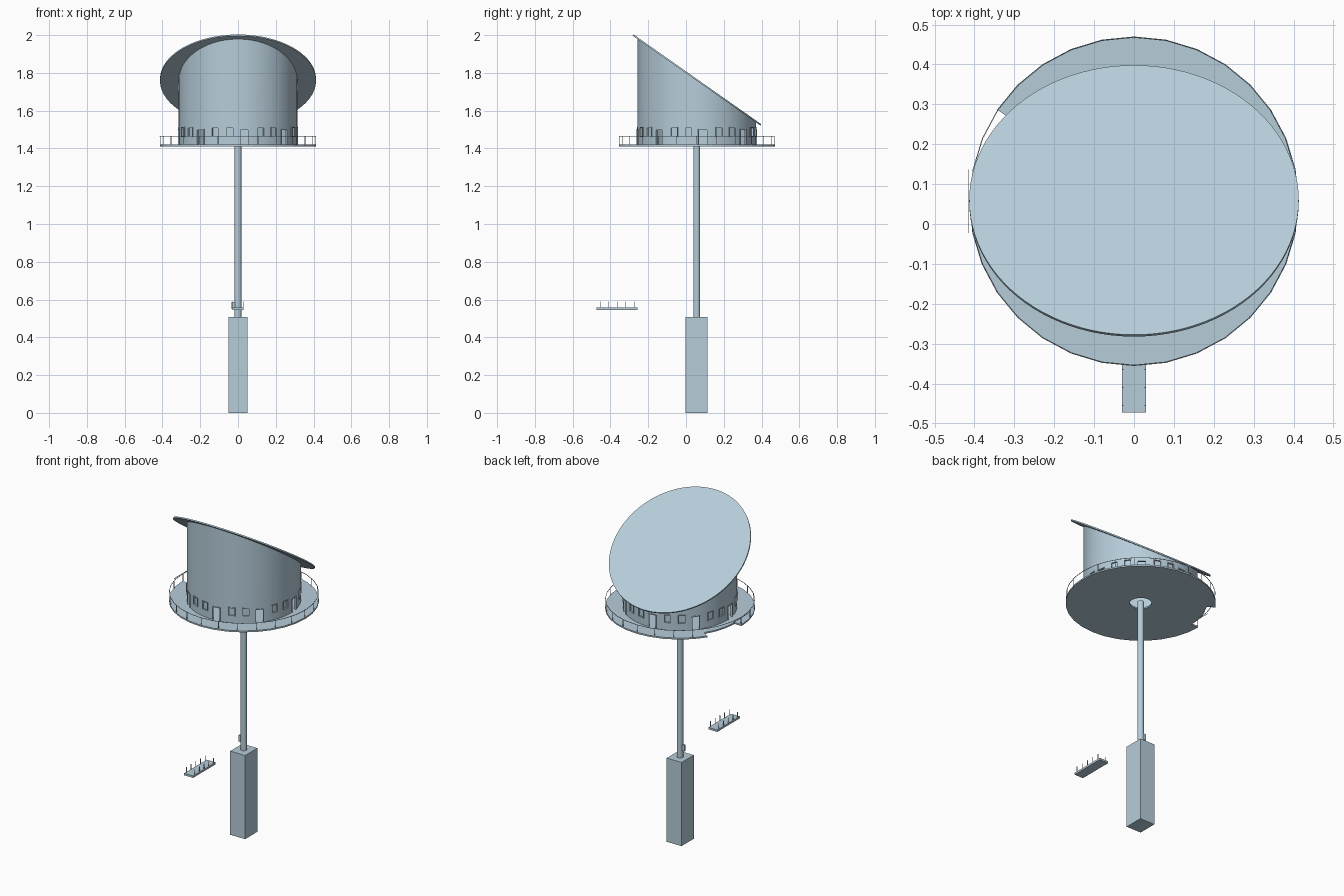
import bpy, bmesh
from math import radians, sin, cos, atan2, pi
from mathutils import Matrix, Vector

cube = bpy.data.objects.get("Cube")
if cube:
    bpy.data.objects.remove(cube)

CY = 0.057            # tower axis in y
DECK_Z, DECK_TOP = 1.411, 1.420
DECK_R, WALL_R = 0.413, 0.314
ROOF_Z, TILT = 1.7625, atan2(0.475, 0.676)

steel = bpy.data.materials.new("pale_blue_steel")
steel.use_nodes = True
colour = (0.47, 0.61, 0.70, 1)
steel.diffuse_color = colour
steel.node_tree.nodes["Principled BSDF"].inputs["Base Color"].default_value = colour


def finish(name, bm, smooth=False):
    bmesh.ops.recalc_face_normals(bm, faces=bm.faces)
    mesh = bpy.data.meshes.new(name)
    bm.to_mesh(mesh)
    bm.free()
    mesh.materials.append(steel)
    ob = bpy.data.objects.new(name, mesh)
    bpy.context.collection.objects.link(ob)
    if smooth:
        bpy.ops.object.select_all(action='DESELECT')
        ob.select_set(True)
        bpy.context.view_layer.objects.active = ob
        bpy.ops.object.shade_smooth_by_angle(angle=radians(30))
    return ob


def add_box(bm, lo, hi, turn=Matrix()):
    lo, hi = Vector(lo), Vector(hi)
    m = turn @ Matrix.Translation((lo + hi) / 2) @ Matrix.Diagonal((*(hi - lo), 1))
    bmesh.ops.create_cube(bm, size=1, matrix=m)


def add_cylinder(bm, radius, z0, z1, sides, centre=(0, CY)):
    m = Matrix.Translation((*centre, (z0 + z1) / 2))
    bmesh.ops.create_cone(bm, cap_ends=True, segments=sides, radius1=radius,
                          radius2=radius, depth=z1 - z0, matrix=m)


def cut(ob, bm):
    cutter = finish(ob.name + "_cutter", bm)
    cutter.hide_render = True
    cutter.hide_set(True)
    mod = ob.modifiers.new("cut", 'BOOLEAN')
    mod.object, mod.operation, mod.solver = cutter, 'DIFFERENCE', 'EXACT'
    bpy.context.view_layer.objects.active = ob
    bpy.ops.object.modifier_apply(modifier=mod.name)
    bpy.data.objects.remove(cutter)


def around(angle):
    """Turn about the tower axis; local +x points outward."""
    return Matrix.Translation((0, CY, 0)) @ Matrix.Rotation(angle, 4, 'Z')


# Base block and mast
bm = bmesh.new()
add_box(bm, (-0.05, -0.003, 0), (0.05, 0.114, 0.508))
finish("base_block", bm)
bm = bmesh.new()
add_cylinder(bm, 0.018, 0.508, DECK_TOP, 24)
finish("mast", bm, True)
bm = bmesh.new()
add_box(bm, (-0.034, CY - 0.006, 0.55), (-0.017, CY + 0.006, 0.588))
finish("mast_bracket", bm)

# Round deck with a mast opening and an edge notch
bm = bmesh.new()
add_cylinder(bm, DECK_R, DECK_Z, DECK_TOP, 32)
deck = finish("deck", bm)
bm = bmesh.new()
add_cylinder(bm, 0.06, DECK_Z - 0.1, DECK_TOP + 0.1, 32)
cut(deck, bm)
bm = bmesh.new()
step = pi / 16
rim = [(r * cos(k * step), CY + r * sin(k * step), DECK_Z - 0.1)
       for r, ks in ((0.365, range(13, 17)), (0.5, range(16, 12, -1))) for k in ks]
face = bm.faces.new([bm.verts.new(p) for p in rim])
top = bmesh.ops.extrude_face_region(bm, geom=[face])["geom"]
bmesh.ops.translate(bm, vec=(0, 0, 0.3), verts=[v for v in top if isinstance(v, bmesh.types.BMVert)])
cut(deck, bm)

# Railing: posts and a thin top rail
bm = bmesh.new()
for k in range(24):
    if k not in (10, 11):
        add_box(bm, (0.408, -0.0012, DECK_TOP), (0.4105, 0.0012, 1.465), around(k * pi / 12))
finish("railing_posts", bm)
bm = bmesh.new()
half = 0.411 * sin(step / 2)
mid = 0.411 * cos(step / 2)
for k in range(32):
    add_box(bm, (mid - 0.0012, -half, 1.463), (mid + 0.0012, half, 1.4655), around((k + 0.5) * step))
add_box(bm, (-0.415, CY - 0.08, 1.463), (-0.413, CY + 0.08, 1.4655))
finish("top_rail", bm)

# Drum wall: hollow cylinder with its upper edge sheared to the roof slope
bm = bmesh.new()
loops = []
for r, upper in ((WALL_R, False), (WALL_R, True), (WALL_R - 0.012, True), (WALL_R - 0.012, False)):
    ring = []
    for k in range(96):
        x, y = r * cos(k * pi / 48), r * sin(k * pi / 48)
        z = ROOF_Z - 0.004 - y * 0.475 / 0.676 if upper else DECK_TOP - 0.004
        ring.append(bm.verts.new((x, CY + y, z)))
    loops.append(ring)
for a, b in zip(loops, loops[1:] + loops[:1]):
    for k in range(96):
        n = (k + 1) % 96
        bm.faces.new((a[k], a[n], b[n], b[k]))
wall = finish("drum_wall", bm)

# Door openings and window recesses, repeated every eighth of a turn
bm = bmesh.new()
for k in range(8):
    start = radians(-90 + 45 * k)
    add_box(bm, (0.28, -0.024, DECK_TOP), (0.34, 0.024, 1.50), around(start + radians(6)))
    for offset in (22.5, 37):
        add_box(bm, (WALL_R - 0.007, -0.02, 1.462), (0.34, 0.02, 1.512), around(start + radians(offset)))
cut(wall, bm)
bpy.ops.object.select_all(action='DESELECT')
wall.select_set(True)
bpy.context.view_layer.objects.active = wall
bpy.ops.object.shade_smooth_by_angle(angle=radians(30))

# Slim door and window surrounds
bm = bmesh.new()


def surround(turn, w, z0, z1, sill):
    r0, r1, t = WALL_R - 0.006, WALL_R + 0.003, 0.004
    for y in (-w, w - t):
        add_box(bm, (r0, y, z0), (r1, y + t, z1), turn)
    for z in ((z0, z1 - t) if sill else (z1 - t,)):
        add_box(bm, (r0, -w, z), (r1, w, z + t), turn)


for k in range(8):
    start = radians(-90 + 45 * k)
    surround(around(start + radians(6)), 0.025, DECK_TOP, 1.502, False)
    for offset in (22.5, 37):
        surround(around(start + radians(offset)), 0.021, 1.461, 1.513, True)
finish("door_and_window_surrounds", bm)

# Tilted round roof
bm = bmesh.new()
add_cylinder(bm, DECK_R, -0.004, 0.004, 96, (0, 0))
roof = finish("roof_disc", bm, True)
roof.matrix_world = Matrix.Translation((0, CY + 0.001, ROOF_Z)) @ Matrix.Rotation(-TILT, 4, 'X')

# Detached landing with two rows of posts
bm = bmesh.new()
add_box(bm, (-0.03, -0.473, 0.546), (0.03, -0.257, 0.558))
finish("landing", bm)
bm = bmesh.new()
for side in (-1, 1):
    for y in (-0.455, -0.41, -0.365, -0.32, -0.275):
        x = side * 0.028
        add_box(bm, (x - 0.0015, y - 0.0015, 0.558), (x + 0.0015, y + 0.0015, 0.59))
finish("landing_posts", bm)
